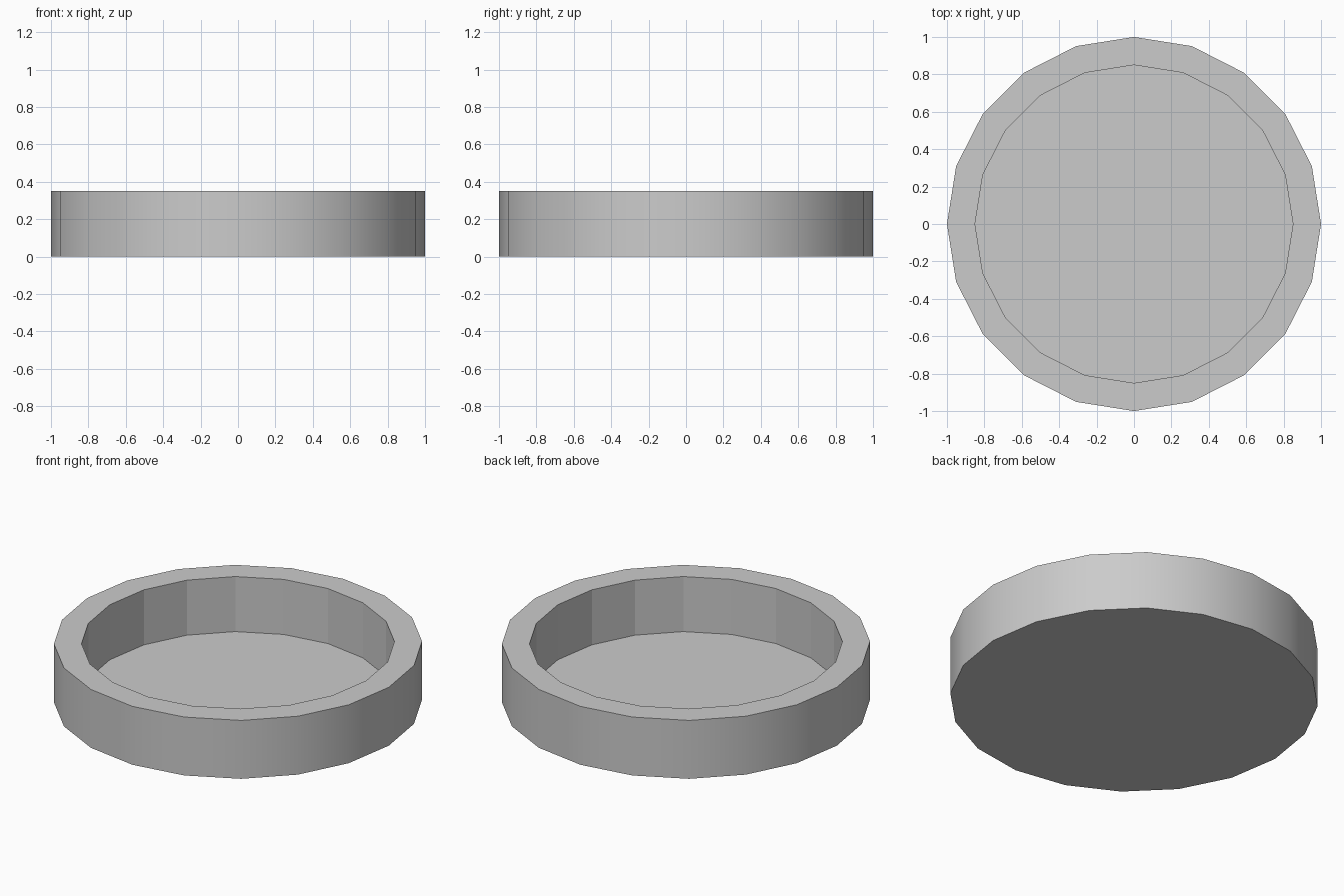
import bpy, bmesh, math

if "Cube" in bpy.data.objects:
    bpy.data.objects.remove(bpy.data.objects["Cube"])

SIDES = 20


def ring(bm, radius, z):
    return [bm.verts.new((radius * math.cos(2 * math.pi * i / SIDES),
                          radius * math.sin(2 * math.pi * i / SIDES), z))
            for i in range(SIDES)]


def bridge(bm, a, b, smooth=False):
    for i in range(SIDES):
        j = (i + 1) % SIDES
        bm.faces.new((a[i], a[j], b[j], b[i])).smooth = smooth


bm = bmesh.new()
outer_bottom = ring(bm, 1.0, 0.0)
outer_top = ring(bm, 1.0, 0.35)
inner_top = ring(bm, 0.85, 0.35)
inner_floor = ring(bm, 0.85, 0.02)

# Smooth outer wall, flat rim, faceted inner wall
bridge(bm, outer_bottom, outer_top, smooth=True)
bridge(bm, outer_top, inner_top)
bridge(bm, inner_top, inner_floor)

# Underside and thin dish floor
bm.faces.new(outer_bottom[::-1])
bm.faces.new(inner_floor)

# Keep horizontal edges crisp
for e in bm.edges:
    if abs(e.verts[0].co.z - e.verts[1].co.z) < 1e-5:
        e.smooth = False
bmesh.ops.recalc_face_normals(bm, faces=bm.faces)

mesh = bpy.data.meshes.new("round_tray")
bm.to_mesh(mesh)
bm.free()
bpy.context.collection.objects.link(bpy.data.objects.new("round_tray", mesh))
